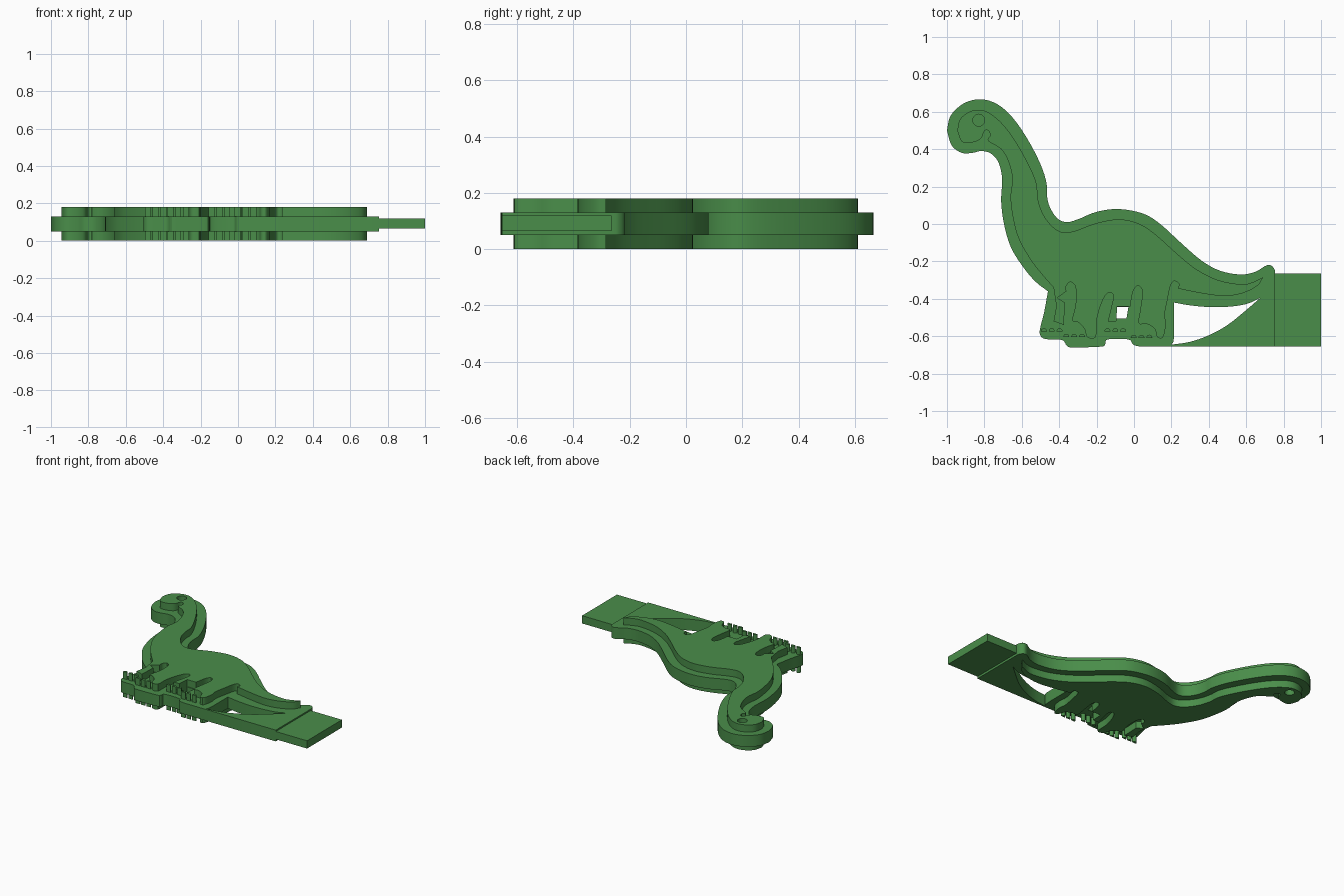
import bpy, bmesh, math
from mathutils import Vector

if "Cube" in bpy.data.objects:
    bpy.data.objects.remove(bpy.data.objects["Cube"])

green = bpy.data.materials.new("leaf green")
green.diffuse_color = (0.068, 0.27, 0.068, 1)
green.use_nodes = True
green.node_tree.nodes["Principled BSDF"].inputs["Base Color"].default_value = green.diffuse_color


def smooth(pts, n=4):
    """Open Catmull-Rom run through the given points."""
    p = [Vector(q) for q in pts]
    p = [2 * p[0] - p[1]] + p + [2 * p[-1] - p[-2]]
    out = []
    for a, b, c, d in zip(p, p[1:], p[2:], p[3:]):
        for i in range(n):
            t = i / n
            out.append(0.5 * (2 * b + (c - a) * t + (2 * a - 5 * b + 4 * c - d) * t * t
                              + (3 * b - a - 3 * c + d) * t ** 3))
    return out + [p[-2]]


def circle(x, y, r, n=24):
    return [Vector((x + r * math.cos(2 * math.pi * i / n), y + r * math.sin(2 * math.pi * i / n)))
            for i in range(n)]


def slab(name, loops, z0, z1):
    """Filled outline with holes, extruded from z0 to z1."""
    cu = bpy.data.curves.new(name, 'CURVE')
    cu.dimensions, cu.fill_mode = '2D', 'BOTH'
    cu.extrude = (z1 - z0) / 2
    for loop in loops:
        pts = []
        for q in loop:
            q = Vector(q)
            if not pts or (q - pts[-1]).length > 1e-4:
                pts.append(q)
        if (pts[0] - pts[-1]).length < 1e-4:
            pts.pop()
        s = cu.splines.new('POLY')
        s.points.add(len(pts) - 1)
        for v, q in zip(s.points, pts):
            v.co = (q.x, q.y, 0, 1)
        s.use_cyclic_u = True
    ob = bpy.data.objects.new(name, cu)
    bpy.context.collection.objects.link(ob)
    bpy.ops.object.select_all(action='DESELECT')
    ob.select_set(True)
    bpy.context.view_layer.objects.active = ob
    bpy.ops.object.convert(target='MESH')
    ob = bpy.context.object
    bm = bmesh.new()
    bm.from_mesh(ob.data)
    bmesh.ops.remove_doubles(bm, verts=bm.verts, dist=1e-5)
    bmesh.ops.recalc_face_normals(bm, faces=bm.faces)
    bmesh.ops.translate(bm, verts=bm.verts, vec=(0, 0, (z0 + z1) / 2))
    bm.to_mesh(ob.data)
    bm.free()
    ob.data.materials.clear()
    ob.data.materials.append(green)
    bpy.ops.object.shade_smooth_by_angle(angle=math.radians(30))
    return ob


# Wide middle plate: head and back, feet, chest
plate_back = [(-1, .5), (-.98, .58), (-.91, .645), (-.82, .667), (-.73, .64), (-.65, .57),
              (-.57, .455), (-.50, .32), (-.468, .22), (-.465, .15), (-.45, .09), (-.41, .03),
              (-.36, .01), (-.30, .025), (-.2, .065), (-.08, .08), (.05, .055), (.14, 0),
              (.25, -.1), (.36, -.195), (.46, -.25), (.57, -.27), (.65, -.255), (.70, -.225),
              (.73, -.22), (.75, -.24), (.755, -.265)]
plate_feet = [(.03, -.655), (-.005, -.645), (-.03, -.617), (-.14, -.617), (-.155, -.645),
              (-.18, -.656), (-.33, -.66), (-.36, -.65), (-.385, -.62), (-.475, -.615),
              (-.503, -.59), (-.5, -.55), (-.48, -.47), (-.46, -.36)]
plate_chest = [(-.46, -.36), (-.53, -.305), (-.6, -.22), (-.66, -.12), (-.695, 0), (-.71, .12),
               (-.705, .22), (-.71, .28), (-.73, .34), (-.77, .38), (-.82, .39), (-.86, .381),
               (-.92, .38), (-.975, .42), (-1, .5)]
tail_gap = (smooth([(.215, -.42), (.3, -.435), (.42, -.445), (.53, -.44), (.61, -.425), (.675, -.395)])
            + smooth([(.675, -.395), (.6, -.46), (.5, -.54), (.4, -.595), (.3, -.63), (.2, -.645)])
            + smooth([(.2, -.645), (.213, -.61), (.215, -.42)]))
leg_gap = [(-.09, -.445), (-.03, -.445), (-.04, -.505), (-.095, -.505)]
slab("body_plate", [smooth(plate_back) + [(.755, -.655)] + smooth(plate_feet) + smooth(plate_chest),
                    tail_gap, leg_gap], .05, .13)

# Thin handle tab behind the tail
slab("handle_tab", [[(.75, -.265), (1, -.265), (1, -.655), (.75, -.655)]], .065, .12)

# Raised body, standing out on both sides of the plate
raised_back = [(-.945, .5), (-.93, .56), (-.88, .6), (-.82, .61), (-.76, .585), (-.69, .52),
               (-.62, .42), (-.55, .29), (-.52, .21), (-.515, .14), (-.49, .06), (-.44, -.01),
               (-.38, -.045), (-.31, -.035), (-.2, .005), (-.08, .025), (.03, 0), (.12, -.06),
               (.22, -.15), (.33, -.24), (.45, -.3), (.57, -.322), (.63, -.313), (.69, -.285)]
raised_tail = [(.69, -.285), (.66, -.33), (.58, -.37), (.48, -.385), (.36, -.37), (.235, -.345)]
# Legs are parted by round-topped slits
rear_leg = [(.235, -.345), (.24, -.32), (.215, -.305), (.195, -.33), (.18, -.4), (.165, -.48),
            (.17, -.54), (.155, -.605), (.125, -.605), (.11, -.56), (.07, -.535), (.025, -.53),
            (.035, -.45), (.045, -.36), (.02, -.33), (-.005, -.36), (-.02, -.44)]
far_rear_leg = [(-.02, -.44), (-.09, -.44), (-.095, -.52), (-.14, -.52), (-.125, -.46)]
front_leg = [(-.125, -.46), (-.11, -.385), (-.13, -.365), (-.155, -.385), (-.18, -.44),
             (-.2, -.52), (-.205, -.605), (-.25, -.605), (-.265, -.56), (-.3, -.525), (-.33, -.515),
             (-.312, -.43), (-.312, -.34), (-.338, -.31), (-.362, -.33), (-.362, -.36)]
far_front_leg = [(-.362, -.36), (-.41, -.395), (-.37, -.42), (-.375, -.54), (-.43, -.52),
                 (-.415, -.44), (-.43, -.34)]
raised_chest = [(-.43, -.34), (-.5, -.26), (-.56, -.18), (-.62, -.07), (-.65, .05), (-.66, .15),
                (-.65, .24), (-.67, .33), (-.71, .4), (-.78, .445), (-.768, .475), (-.78, .5),
                (-.80, .497), (-.82, .455), (-.87, .435), (-.92, .44), (-.945, .5)]
raised = (smooth(raised_back) + smooth(raised_tail) + smooth(rear_leg) + far_rear_leg
          + smooth(front_leg) + far_front_leg + smooth(raised_chest))
slab("raised_body", [raised, circle(-.83, .555, .032)], 0, .18)

# Toe posts on each foot
for i, (x, y) in enumerate([(-.44, -.575), (-.32, -.605), (-.1, -.575), (.04, -.61)]):
    for j, dx in enumerate((-.042, 0, .042)):
        half = [(x + dx + .016 * math.cos(a), y + .018 * math.sin(a))
                for a in [math.pi * k / 8 for k in range(9)]]
        slab(f"toe_{i}_{j}", [half], 0, .18)
